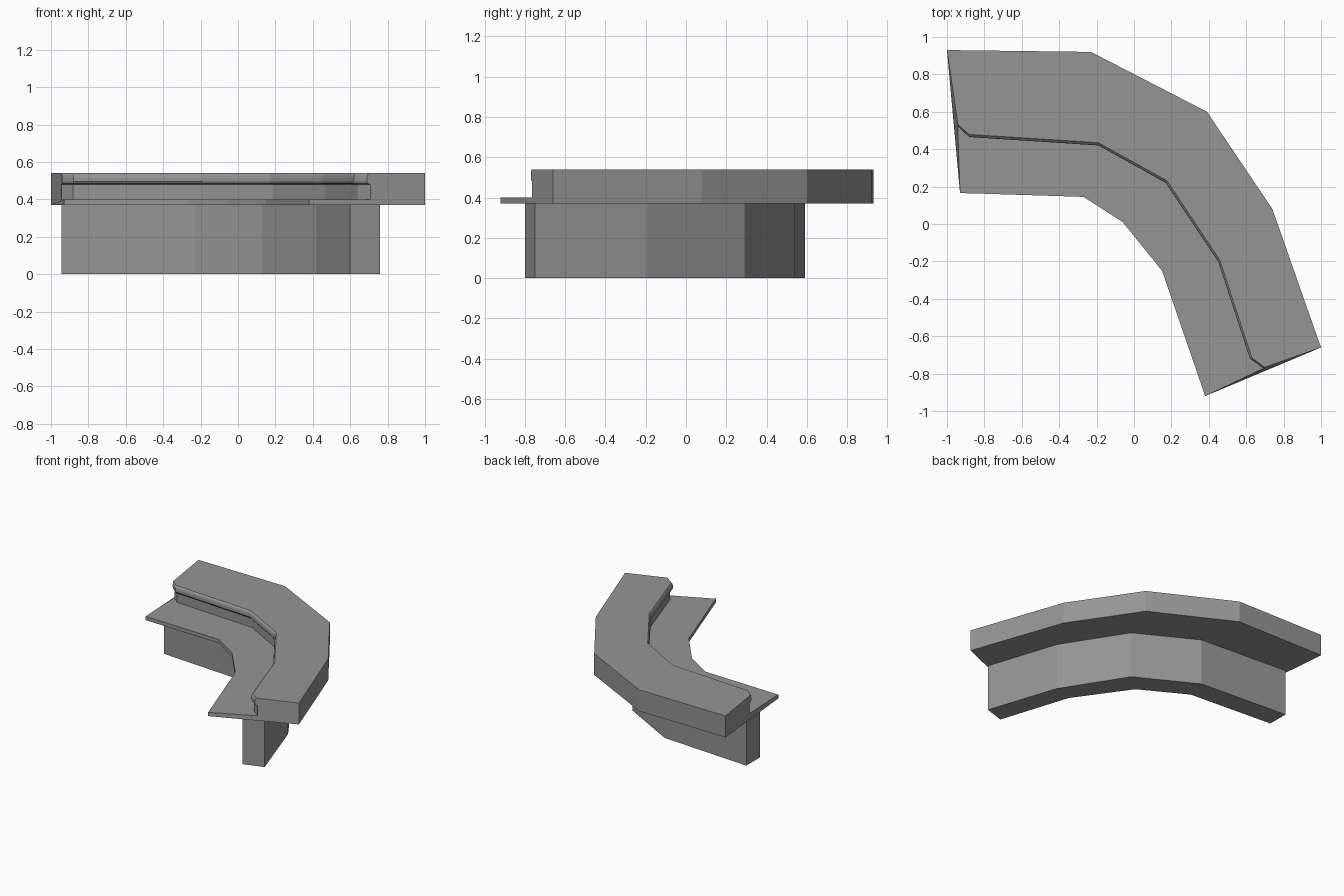
import bpy
import bmesh
from mathutils import Vector

cube = bpy.data.objects.get("Cube")
if cube:
    bpy.data.objects.remove(cube)

grey = bpy.data.materials.new("plain_grey")
grey.use_nodes = True
colour = (0.3, 0.3, 0.3, 1)
grey.diffuse_color = colour
grey.node_tree.nodes["Principled BSDF"].inputs["Base Color"].default_value = colour


def at(path, z):
    return [Vector((x, y, z)) for x, y in path]


def blend(a, b, t, z):
    """Path a moved part of the way towards path b, at height z."""
    return [p.lerp(q, t) for p, q in zip(at(a, z), at(b, z))]


def loft(name, rails):
    """Closed cross-section swept along matching rails, with capped ends."""
    bm = bmesh.new()
    rows = [[bm.verts.new(p) for p in rail] for rail in rails]
    for a, b in zip(rows, rows[1:] + rows[:1]):
        for i in range(len(a) - 1):
            bm.faces.new((a[i], a[i + 1], b[i + 1], b[i]))
    for end in (0, -1):
        bm.faces.new([row[end] for row in rows])
    bmesh.ops.recalc_face_normals(bm, faces=bm.faces)
    mesh = bpy.data.meshes.new(name)
    bm.to_mesh(mesh)
    bm.free()
    mesh.materials.append(grey)
    obj = bpy.data.objects.new(name, mesh)
    bpy.context.collection.objects.link(obj)
    return obj


# Angled supporting wall
wall_outer = [(-.945, .59), (-.19, .54), (.27, .29), (.575, -.19), (.76, -.75)]
wall_inner = [(-.945, .42), (-.23, .37), (.13, .17), (.42, -.24), (.60, -.80)]
loft("base_wall", [at(wall_outer, 0), at(wall_outer, .375),
                   at(wall_inner, .375), at(wall_inner, 0)])

# Thick counter with an overhanging lip and a thin inner shelf
outer = [(-1, .93), (-.93, .929), (-.23, .92), (.39, .60), (.74, .08),
         (.975, -.59), (1, -.66)]
lip = [(-.94, .52), (-.88, .465), (-.19, .42), (.17, .22), (.45, -.20),
       (.62, -.72), (.69, -.77)]
shelf = [(-.93, .165), (-.87, .164), (-.27, .145), (-.06, .01), (.15, -.25),
         (.36, -.86), (.38, -.92)]
loft("counter_and_shelf", [
    at(outer, .37), at(outer, .54),
    blend(lip, outer, .03, .54), blend(lip, outer, .008, .53),
    at(lip, .515), at(lip, .495),
    blend(lip, outer, .015, .485), blend(lip, outer, .06, .48),
    blend(lip, outer, .06, .40),
    at(shelf, .40), at(shelf, .37)])
